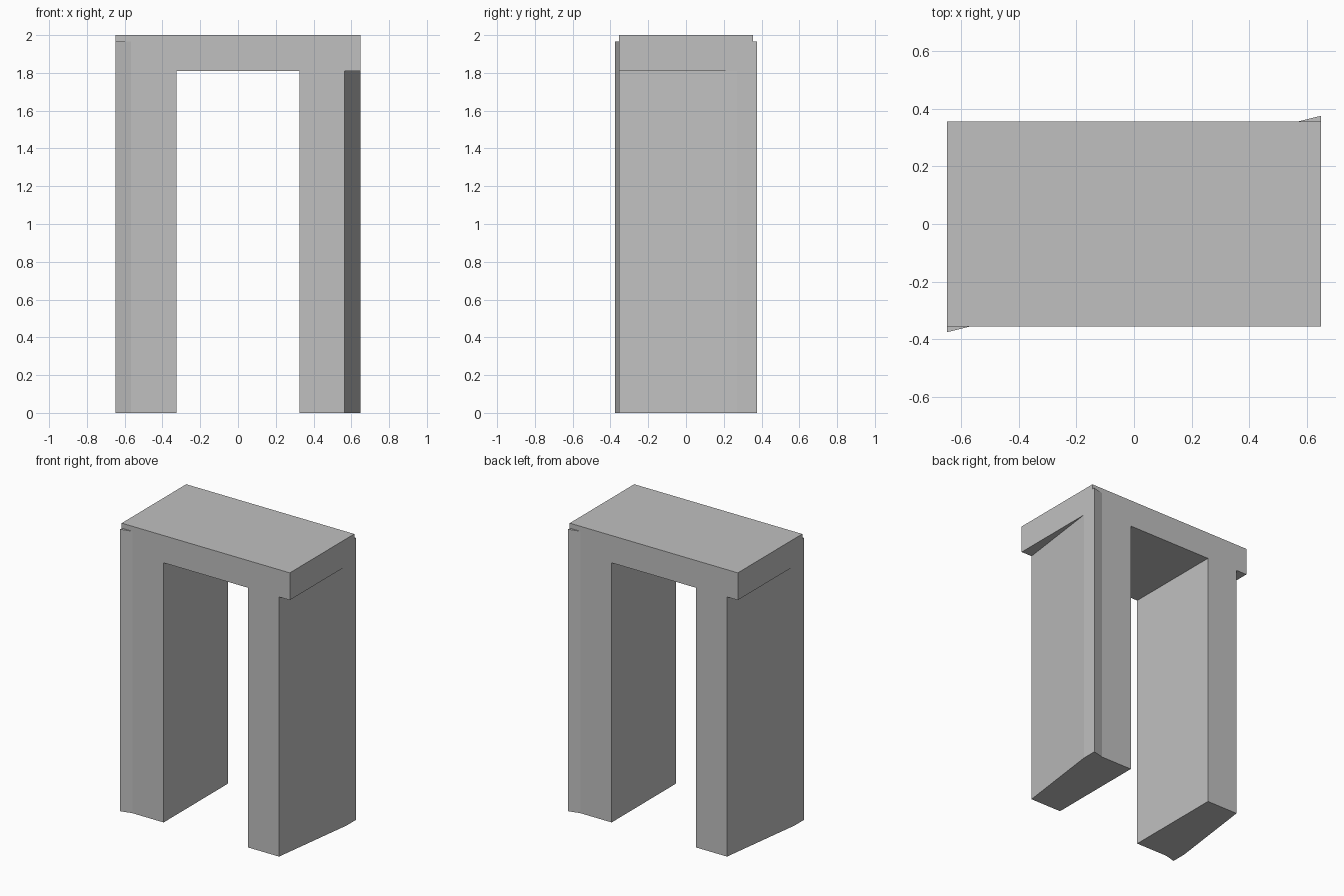
import bpy
import bmesh

cube = bpy.data.objects.get("Cube")
if cube:
    bpy.data.objects.remove(cube, do_unlink=True)

HALF_W, HALF_D, INNER = 0.648, 0.355, 0.325
LEG_TOP, UNDERSIDE, TOP = 1.965, 1.81, 2.0

grey = bpy.data.materials.new("plain grey")
color = (0.53, 0.53, 0.53, 1)
grey.diffuse_color = color
grey.use_nodes = True
grey.node_tree.nodes["Principled BSDF"].inputs["Base Color"].default_value = color


def prism(name, outline, bottom, top):
    """Extrude a counter-clockwise outline upward into a closed solid."""
    bm = bmesh.new()
    face = bm.faces.new([bm.verts.new((x, y, bottom)) for x, y in outline])
    grown = bmesh.ops.extrude_face_region(bm, geom=[face], use_keep_orig=True)
    verts = [g for g in grown["geom"] if isinstance(g, bmesh.types.BMVert)]
    bmesh.ops.translate(bm, verts=verts, vec=(0, 0, top - bottom))
    bmesh.ops.recalc_face_normals(bm, faces=bm.faces)
    mesh = bpy.data.meshes.new(name)
    bm.to_mesh(mesh)
    bm.free()
    mesh.materials.append(grey)
    obj = bpy.data.objects.new(name, mesh)
    bpy.context.collection.objects.link(obj)
    return obj


# Lintel slab across the top
arch = prism("arch", [(-HALF_W, -HALF_D), (HALF_W, -HALF_D),
                      (HALF_W, HALF_D), (-HALF_W, HALF_D)], UNDERSIDE, TOP)

# Leg footprint: outer side tapers, one corner flares past the lintel
footprint = [(INNER, -HALF_D), (0.565, -HALF_D), (HALF_W, 0.27),
             (HALF_W, 0.375), (0.567, HALF_D), (INNER, HALF_D)]

# Two legs, the second turned half way round, joined to the lintel
legs = []
for name, turn in (("left_leg", 1), ("right_leg", -1)):
    leg = prism(name, [(x * turn, y * turn) for x, y in footprint], 0, LEG_TOP)
    leg.hide_render = True
    join = arch.modifiers.new("join " + name, "BOOLEAN")
    join.operation = "UNION"
    join.solver = "EXACT"
    join.object = leg
    legs.append(leg)

# Bake the joined solid and merge its coplanar faces
bpy.context.view_layer.update()
joined = bpy.data.meshes.new_from_object(
    arch.evaluated_get(bpy.context.evaluated_depsgraph_get()))
arch.modifiers.clear()
arch.data = joined
for leg in legs:
    bpy.data.objects.remove(leg, do_unlink=True)

bm = bmesh.new()
bm.from_mesh(joined)
bmesh.ops.remove_doubles(bm, verts=bm.verts, dist=0.0001)
bmesh.ops.dissolve_limit(bm, angle_limit=0.01, verts=bm.verts, edges=bm.edges)
bm.to_mesh(joined)
bm.free()
